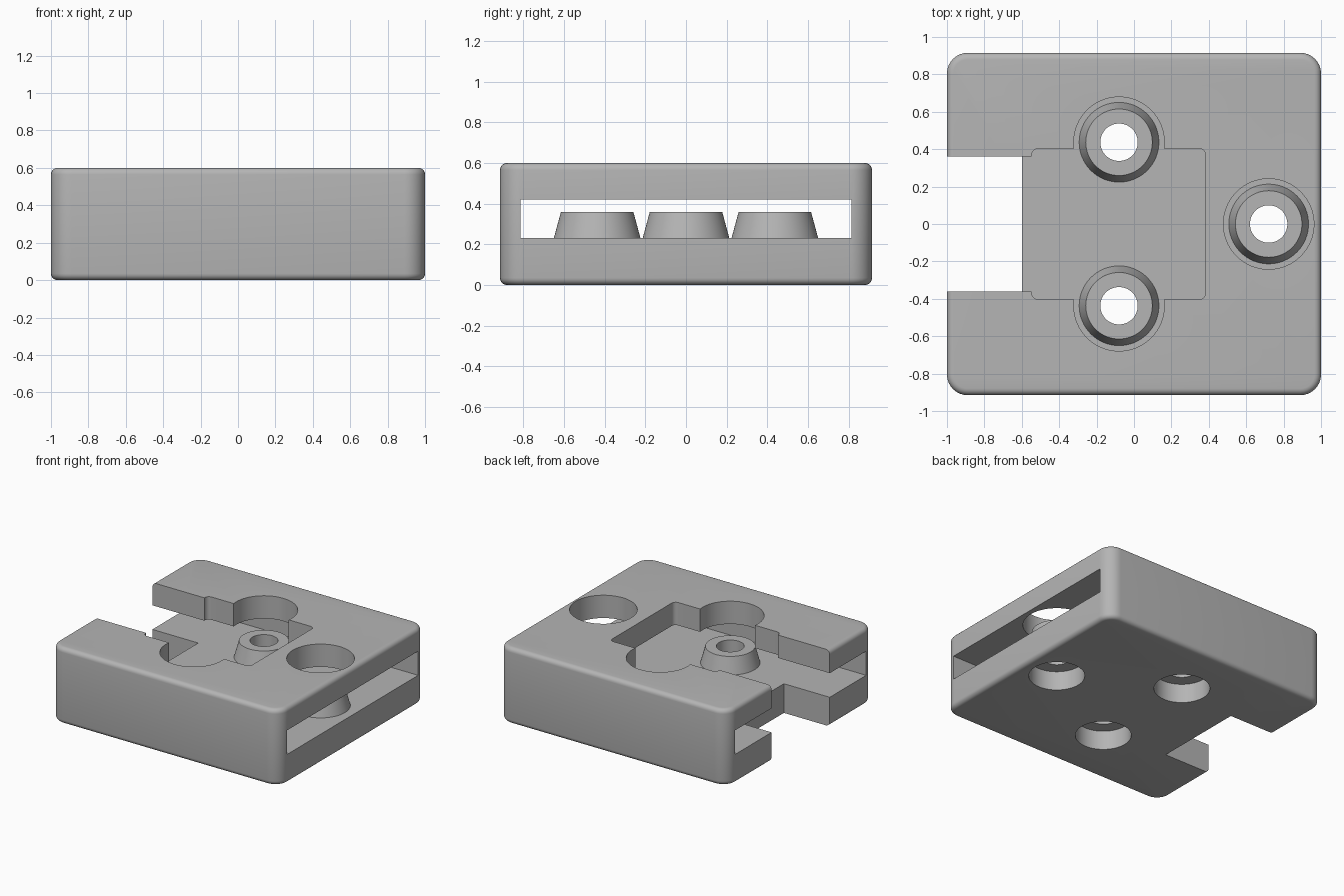
import bpy
import bmesh
import math
from mathutils import Matrix

if "Cube" in bpy.data.objects:
    bpy.data.objects.remove(bpy.data.objects["Cube"])

WIDTH, DEPTH, HEIGHT = 2.0, 1.83, 0.6
SLOT_LOW, SLOT_HIGH = 0.23, 0.42
BOSSES = [(-0.08, 0.437), (-0.08, -0.437), (0.72, 0)]

grey = bpy.data.materials.new("plain grey")
grey.use_nodes = True
colour = (0.46, 0.46, 0.46, 1)
grey.diffuse_color = colour
grey.node_tree.nodes["Principled BSDF"].inputs["Base Color"].default_value = colour


def finish(bm, name):
    bmesh.ops.recalc_face_normals(bm, faces=bm.faces)
    mesh = bpy.data.meshes.new(name)
    bm.to_mesh(mesh)
    bm.free()
    mesh.materials.append(grey)
    obj = bpy.data.objects.new(name, mesh)
    bpy.context.collection.objects.link(obj)
    return obj


def box(name, x, y, z, corner=0, rim=0):
    """Box between (low, high) limits, with rounded corners and rims."""
    bm = bmesh.new()
    bmesh.ops.create_cube(bm, size=1)
    for v in bm.verts:
        for i, (low, high) in enumerate((x, y, z)):
            v.co[i] = high if v.co[i] > 0 else low
    if corner:
        upright = [e for e in bm.edges if abs(e.verts[0].co.z - e.verts[1].co.z) > 0.01]
        bmesh.ops.bevel(bm, geom=upright, offset=corner, segments=8, profile=0.5, affect='EDGES')
    if rim:
        flat = [e for e in bm.edges if abs(e.verts[0].co.z - e.verts[1].co.z) < 0.01]
        bmesh.ops.bevel(bm, geom=flat, offset=rim, segments=5, profile=0.5, affect='EDGES')
    return finish(bm, name)


def round_part(name, centre, low, high, r_low, r_high):
    """Cylinder or cone standing between two heights."""
    bm = bmesh.new()
    place = Matrix.Translation((centre[0], centre[1], (low + high) / 2))
    bmesh.ops.create_cone(bm, cap_ends=True, segments=64, radius1=r_low,
                          radius2=r_high, depth=high - low, matrix=place)
    return finish(bm, name)


def combine(target, tool, operation='DIFFERENCE'):
    mod = target.modifiers.new(tool.name, 'BOOLEAN')
    mod.operation, mod.solver, mod.object = operation, 'EXACT', tool
    bpy.context.view_layer.objects.active = target
    bpy.ops.object.modifier_apply(modifier=mod.name)
    bpy.data.objects.remove(tool)


# Rounded outer block
block = box("slotted_block", (-WIDTH / 2, WIDTH / 2), (-DEPTH / 2, DEPTH / 2),
            (0, HEIGHT), corner=0.11, rim=0.035)

# Flat slot running through the block from side to side
combine(block, box("slot", (-1.2, 1.2), (-0.815, 0.815), (SLOT_LOW, SLOT_HIGH)))

# Open notch in the end, and the pocket in the upper plate
combine(block, box("notch", (-1.2, -0.6), (-0.362, 0.362), (-0.2, 0.8)))
combine(block, box("pocket_mouth", (-1.1, -0.4), (-0.362, 0.362), (0.35, 0.8)))
combine(block, box("pocket", (-0.547, 0.383), (-0.403, 0.403), (0.34, 0.8), corner=0.035))

# Clearance hole, tapered boss, counterbore and bore at each position
for spot in BOSSES:
    combine(block, round_part("clearance", spot, 0.33, 0.8, 0.242, 0.242))
for spot in BOSSES:
    combine(block, round_part("boss", spot, 0.19, 0.36, 0.224, 0.178), 'UNION')
    combine(block, round_part("counterbore", spot, -0.2, 0.15, 0.2, 0.2))
    combine(block, round_part("bore", spot, -0.3, 0.7, 0.1, 0.1))

bpy.ops.object.select_all(action='DESELECT')
block.select_set(True)
bpy.context.view_layer.objects.active = block
bpy.ops.object.shade_smooth_by_angle(angle=math.radians(25))
